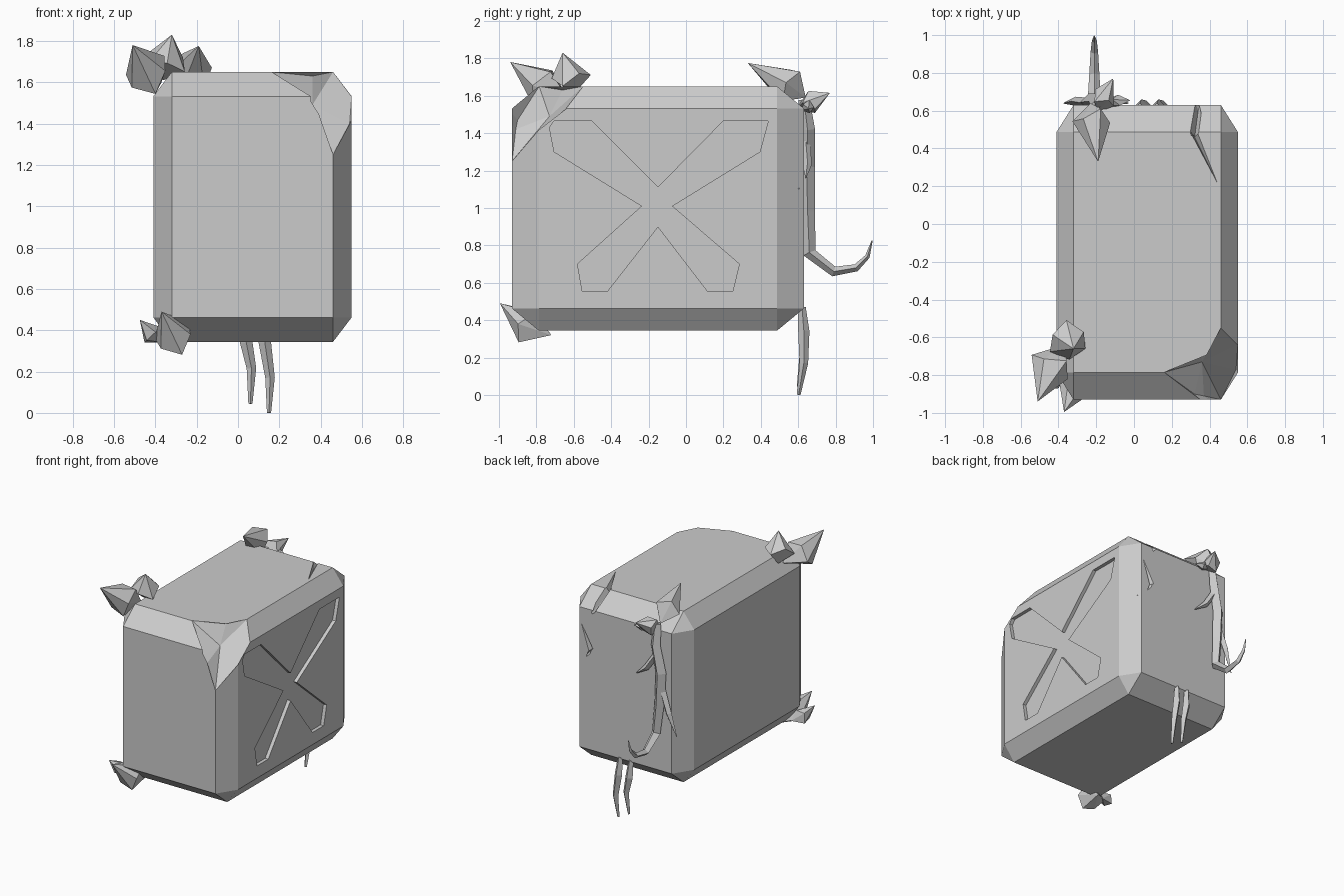
import bpy, bmesh, math
from mathutils import Vector

if "Cube" in bpy.data.objects:
    bpy.data.objects.remove(bpy.data.objects["Cube"])


def finish(name, bm):
    bmesh.ops.recalc_face_normals(bm, faces=bm.faces[:])
    me = bpy.data.meshes.new(name)
    bm.to_mesh(me)
    bm.free()
    ob = bpy.data.objects.new(name, me)
    bpy.context.collection.objects.link(ob)
    return ob


def hull(name, pts):
    bm = bmesh.new()
    for p in pts:
        bm.verts.new(p)
    bmesh.ops.convex_hull(bm, input=bm.verts[:])
    bmesh.ops.dissolve_limit(bm, angle_limit=0.01, verts=bm.verts[:], edges=bm.edges[:])
    return finish(name, bm)


def fan_solid(name, ring, a, b):
    """Closed solid: a ring joined to one point on each side."""
    bm = bmesh.new()
    r = [bm.verts.new(p) for p in ring]
    for tip in (bm.verts.new(a), bm.verts.new(b)):
        for i in range(len(r)):
            bm.faces.new((r[i], r[(i + 1) % len(r)], tip))
    return finish(name, bm)


def gem(name, tip, mid, end, rad, sides=6):
    """Pointed crystal around the tip-to-end axis."""
    tip, mid, end = Vector(tip), Vector(mid), Vector(end)
    q = (tip - end).to_track_quat('Z', 'Y')
    ring = []
    for i in range(sides):
        t = 2 * math.pi * i / sides
        k = rad * (1.05 if i % 2 else 0.92)
        ring.append(mid + q @ Vector((k * math.cos(t), k * math.sin(t), 0.02 * (-1) ** i)))
    return fan_solid(name, ring, tip, end)


def tendril(name, path):
    """Four-sided tapering tube; each path entry is x, y, z, radius."""
    bm = bmesh.new()
    pts = [Vector(p[:3]) for p in path]
    rings = []
    for i, p in enumerate(path):
        t = (pts[min(i + 1, len(pts) - 1)] - pts[max(i - 1, 0)]).normalized()
        u = t.cross(Vector((1, 0, 0))).normalized()
        v = t.cross(u)
        rings.append([bm.verts.new(pts[i] + p[3] * (a * u + b * v))
                      for a, b in ((1, 0), (0, 1), (-1, 0), (0, -1))])
    for r, s in zip(rings, rings[1:]):
        for j in range(4):
            bm.faces.new((r[j], r[(j + 1) % 4], s[(j + 1) % 4], s[j]))
    bm.faces.new(rings[0])
    bm.faces.new(rings[-1])
    return finish(name, bm)


# Container body: box with every edge chamfered
outer = Vector((0.48, 0.78, 0.653))
inset = Vector((0.09, 0.143, 0.118))
centre = Vector((0.07, -0.15, 0.997))
pts = []
for sx in (-1, 1):
    for sy in (-1, 1):
        for sz in (-1, 1):
            for axis in range(3):
                p = outer - inset
                p[axis] = outer[axis]
                pts.append(centre + Vector((p.x * sx, p.y * sy, p.z * sz)))
body = hull("container_body", pts)

# Recessed cross on the right side, with sloped walls
cross = [(-0.73, 1.43), (-0.705, 1.465), (-0.505, 1.465), (-0.15, 1.11), (0.2, 1.465),
         (0.44, 1.465), (0.395, 1.30), (-0.075, 1.01), (0.285, 0.70), (0.25, 0.555),
         (0.115, 0.555), (-0.15, 0.90), (-0.42, 0.555), (-0.555, 0.555), (-0.58, 0.70),
         (-0.235, 1.01), (-0.705, 1.30)]
bm = bmesh.new()
rim = [bm.verts.new((0.551, y, z)) for y, z in cross]
floor = bm.faces.new(rim)
bmesh.ops.inset_individual(bm, faces=[floor], thickness=0.022, use_even_offset=True)
for v in floor.verts:
    v.co.x -= 0.028
bm.faces.new(rim[::-1])
cutters = [finish("cross_cutter", bm)]

# Broken front corner
cutters.append(fan_solid("corner_cutter", [
    (0.16, -0.785, 1.65), (0.36, -0.66, 1.63), (0.46, -0.55, 1.65), (0.55, -0.64, 1.53),
    (0.54, -0.77, 1.40), (0.46, -0.93, 1.25), (0.37, -0.91, 1.42), (0.32, -0.90, 1.47)],
    (0.36, -0.73, 1.49), (0.95, -1.45, 2.1)))

# Cracks over the top back edge and down the back
cutters.append(hull("crack_cutter_top", [(0.47, 0.16, 1.66), (0.29, 0.50, 1.66),
                                         (0.34, 0.49, 1.66), (0.32, 0.46, 1.61)]))
cutters.append(hull("crack_cutter_edge", [(0.29, 0.48, 1.67), (0.35, 0.49, 1.67),
                                          (0.32, 0.45, 1.62), (0.36, 0.65, 1.50),
                                          (0.32, 0.65, 1.53), (0.34, 0.60, 1.51)]))
cutters.append(hull("crack_cutter_back", [(0.46, 0.64, 1.45), (0.34, 0.64, 1.24),
                                          (0.38, 0.64, 1.20), (0.37, 0.59, 1.23)]))
cutters.append(hull("crack_cutter_low", [(0.50, 0.60, 1.08), (0.35, 0.64, 1.25),
                                         (0.37, 0.64, 1.19), (0.37, 0.59, 1.22)]))

bpy.context.view_layer.objects.active = body
for c in cutters:
    c.hide_render = True
    mod = body.modifiers.new("cut", 'BOOLEAN')
    mod.operation = 'DIFFERENCE'
    mod.solver = 'EXACT'
    mod.object = c
    bpy.ops.object.modifier_apply(modifier=mod.name)
    bpy.data.objects.remove(c, do_unlink=True)

# Crystal clusters on three left corners
gem("front_top_crystal_large", (-0.51, -0.94, 1.78), (-0.44, -0.76, 1.645), (-0.37, -0.64, 1.60), 0.115)
gem("front_top_crystal_small", (-0.32, -0.66, 1.83), (-0.35, -0.62, 1.70), (-0.36, -0.60, 1.61), 0.105)
gem("back_top_crystal_large", (-0.19, 0.33, 1.775), (-0.22, 0.54, 1.66), (-0.23, 0.64, 1.59), 0.10)
gem("back_top_crystal_small", (-0.11, 0.77, 1.615), (-0.16, 0.67, 1.57), (-0.20, 0.59, 1.53), 0.065)
gem("front_low_crystal_large", (-0.37, -0.995, 0.49), (-0.31, -0.85, 0.37), (-0.27, -0.72, 0.32), 0.10)
gem("front_low_crystal_small", (-0.475, -0.88, 0.45), (-0.42, -0.82, 0.38), (-0.35, -0.77, 0.34), 0.055, 5)
gem("back_left_bud", (-0.02, 0.655, 1.53), (-0.10, 0.65, 1.54), (-0.2, 0.63, 1.56), 0.035, 5)

# Tendrils hanging down the back, with a curling tip
tendril("main_tendril", [(-0.20, 0.63, 1.58, 0.03), (-0.20, 0.65, 1.42, 0.04), (-0.24, 0.645, 1.22, 0.045),
                         (-0.23, 0.65, 0.98, 0.04), (-0.21, 0.66, 0.76, 0.035), (-0.21, 0.79, 0.66, 0.027),
                         (-0.21, 0.91, 0.68, 0.02), (-0.21, 0.97, 0.74, 0.013), (-0.21, 0.995, 0.825, 0.003)])
tendril("upper_branch", [(-0.21, 0.64, 1.36, 0.025), (-0.12, 0.65, 1.23, 0.022), (-0.03, 0.64, 1.16, 0.003)])
tendril("lower_branch", [(-0.24, 0.64, 1.12, 0.028), (-0.31, 0.65, 0.93, 0.024), (-0.37, 0.64, 0.76, 0.003)])
for name, x, low in (("drip_left", 0.04, 0.045), ("drip_right", 0.13, 0.0)):
    tendril(name, [(x - 0.01, 0.62, 0.47, 0.02), (x, 0.63, 0.34, 0.03),
                   (x + 0.025, 0.63, 0.17 + low, 0.023), (x + 0.02, 0.602, low, 0.01)])
